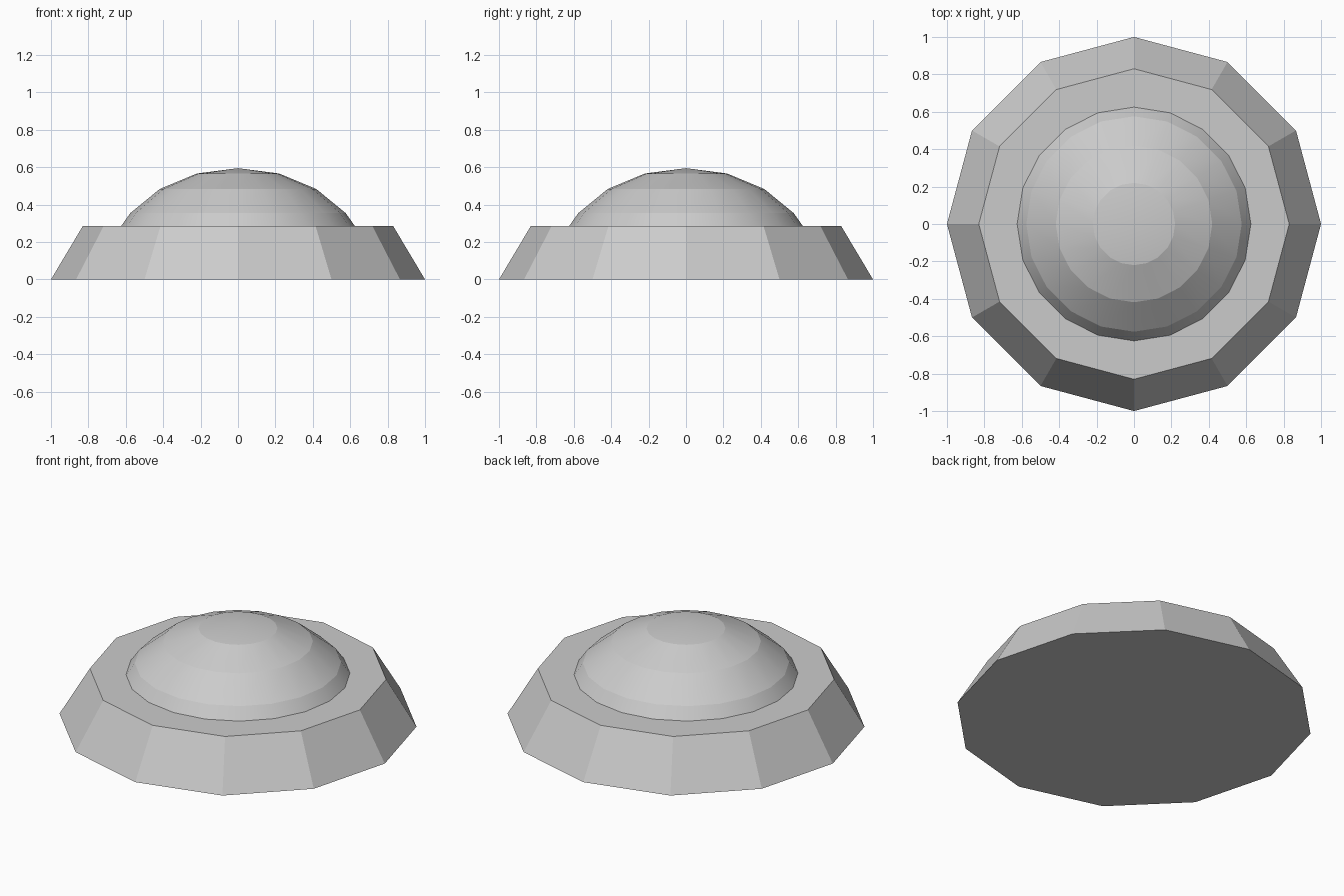
import bpy, bmesh
from math import sin, cos, pi, tau

if "Cube" in bpy.data.objects:
    bpy.data.objects.remove(bpy.data.objects["Cube"])


def lathe(name, profile, sides, smooth=False):
    """Spin a (radius, z) profile around z; radius 0 makes a pole; open ends are capped."""
    bm = bmesh.new()
    rings = []
    for r, z in profile:
        n = 1 if r == 0 else sides
        rings.append([bm.verts.new((r * cos(tau * i / sides), r * sin(tau * i / sides), z))
                      for i in range(n)])
    for a, b in zip(rings, rings[1:]):
        for i in range(sides):
            j = (i + 1) % sides
            quad = [a[i], a[j]] + ([b[0]] if len(b) == 1 else [b[j], b[i]])
            face = bm.faces.new(quad)
            face.smooth = smooth
    for ring in (rings[0], rings[-1]):
        if len(ring) > 1:
            bm.faces.new(ring)
    bmesh.ops.recalc_face_normals(bm, faces=bm.faces)
    # Smooth around the axis, crisp from band to band
    for e in bm.edges:
        if abs(e.verts[0].co.z - e.verts[1].co.z) < 1e-5:
            e.smooth = False
    mesh = bpy.data.meshes.new(name)
    bm.to_mesh(mesh)
    bm.free()
    obj = bpy.data.objects.new(name, mesh)
    bpy.context.collection.objects.link(obj)
    return obj


# Twelve-sided tapered base
TOP = 0.285
lathe("base", [(1.0, 0.0), (0.83, TOP)], 12)

# Flattened dome resting on the base: upper bands of an ellipsoid
R, H, CENTRE = 0.712, 0.583, 0.012
bands = [(R * sin(k * pi / 10), CENTRE + H * cos(k * pi / 10)) for k in (3, 2, 1)]
lathe("dome", [(0.625, TOP)] + bands + [(0, CENTRE + H)], 20, smooth=True)
